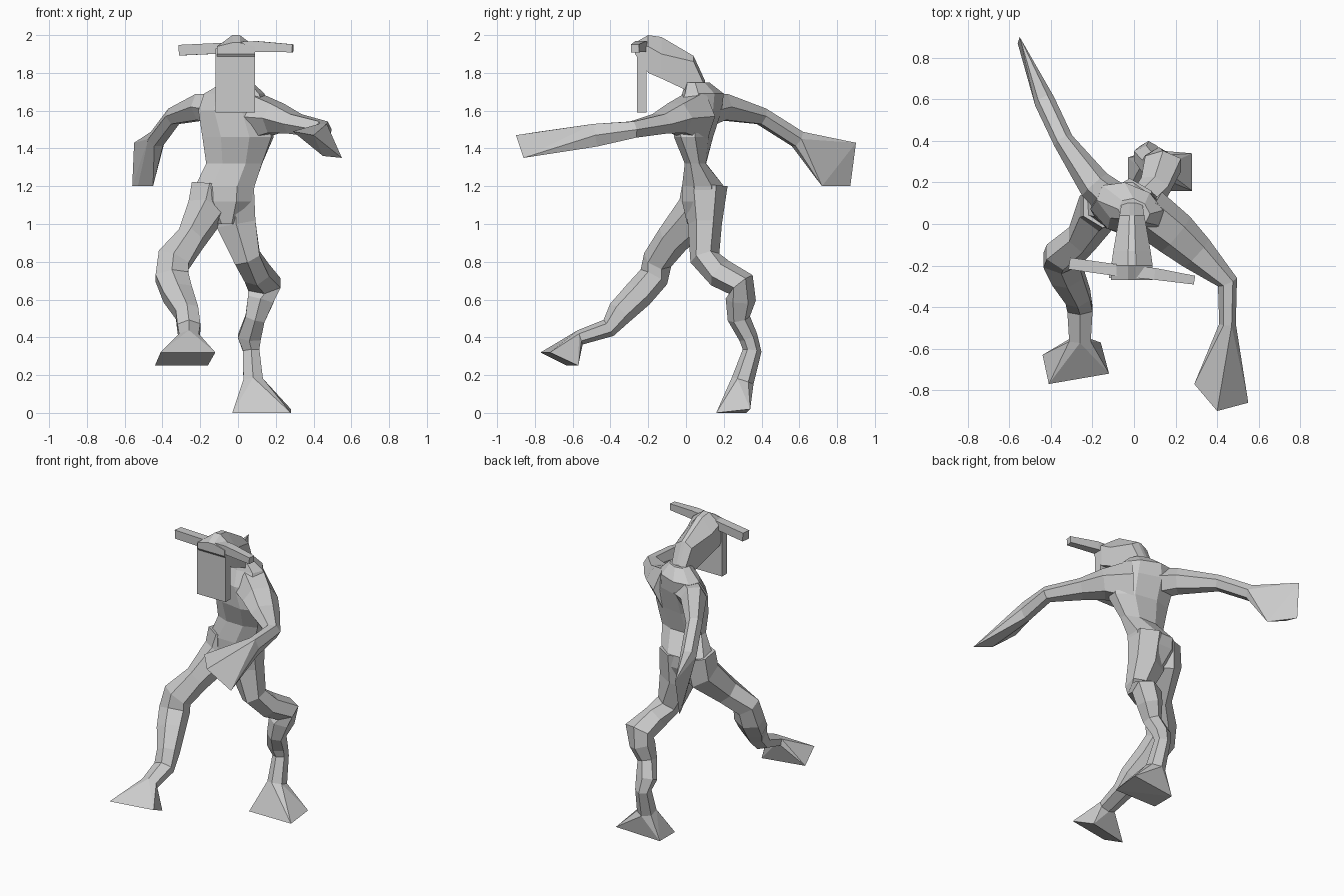
import bpy, bmesh
from math import cos, sin, pi, radians
from mathutils import Vector, Matrix

default_cube = bpy.data.objects.get("Cube")
if default_cube:
    bpy.data.objects.remove(default_cube)

# One plain grey clay colour
GREY = (.6, .6, .6, 1)
clay = bpy.data.materials.new("clay_grey")
clay.use_nodes = True
clay.diffuse_color = GREY
clay.node_tree.nodes["Principled BSDF"].inputs["Base Color"].default_value = GREY

SIDEWAYS = Vector((1, 0, 0))
UPWARD = Vector((0, 0, 1))


def finish(name, bm):
    """Turn a bmesh into a flat-shaded clay object."""
    bmesh.ops.recalc_face_normals(bm, faces=bm.faces)
    mesh = bpy.data.meshes.new(name)
    bm.to_mesh(mesh)
    bm.free()
    mesh.materials.append(clay)
    part = bpy.data.objects.new(name, mesh)
    bpy.context.collection.objects.link(part)


def loft(name, rings):
    """Skin a list of equal-length point rings and cap both ends."""
    bm = bmesh.new()
    loops = [[bm.verts.new(point) for point in ring] for ring in rings]
    for lower, upper in zip(loops, loops[1:]):
        for i in range(len(lower)):
            bm.faces.new((lower[i - 1], lower[i], upper[i], upper[i - 1]))
    bm.faces.new(loops[0])
    bm.faces.new(loops[-1])
    finish(name, bm)


def oval(centre, across, along, sides):
    """Points of an oval, turned so that its first edge is square on."""
    angles = [(k + .5) * 2 * pi / sides for k in range(sides)]
    return [centre + across * cos(angle) + along * sin(angle) for angle in angles]


def tube_rings(path, reference, sides):
    """Ovals square to a path of (x, y, z, radius along reference, other radius)."""
    centres = [Vector(stop[:3]) for stop in path]
    befores = centres[:1] + centres[:-1]
    afters = centres[1:] + centres[-1:]
    rings = []
    for centre, before, after, stop in zip(centres, befores, afters, path):
        heading = (after - before).normalized()
        across = (reference - heading * reference.dot(heading)).normalized()
        along = heading.cross(across)
        rings.append(oval(centre, across * stop[3], along * stop[-1], sides))
    return rings


def limb(name, end_name, path, reference, corners):
    """A six-sided limb ending in a flared block for its hand or foot."""
    rings = tube_rings(path, reference, sides=6)
    loft(name, rings)
    bm = bmesh.new()
    for point in rings[-1] + corners:
        bm.verts.new(point)
    bmesh.ops.convex_hull(bm, input=bm.verts)
    bmesh.ops.dissolve_limit(bm, angle_limit=radians(4), verts=bm.verts, edges=bm.edges)
    finish(end_name, bm)


# Torso: level ovals (x, y, z, half width, half depth), twisting above the waist
torso = [
    (-.06, .08, 1, .07, .08),
    (-.07, .09, 1.12, .16, .12),
    (-.07, .09, 1.2, .17, .12),
    (-.02, .05, 1.32, .16, .06),
    (0, .04, 1.46, .2, .1),
    (-.02, .06, 1.6, .2, .12),
    (-.02, .09, 1.69, .17, .1),
    (0, .06, 1.75, .08, .06),
]
sections = []
for x, y, z, width, depth in torso:
    lean = max(z - 1.3, 0)
    twist = Matrix.Rotation(-lean, 3, "Z")
    across = twist @ Vector((width, 0, 0))
    along = twist @ Vector((0, depth, 0))
    sections.append(oval(Vector((x, y, z)), across, along, sides=8))
loft("torso", sections)

# Head under a domed helmet: (y, half width, jaw, brim, crown)
head = [
    (.1, .05, 1.69, 1.73, 1.76),
    (.04, .06, 1.69, 1.86, 1.89),
    (-.13, .09, 1.77, 1.9, 1.99),
    (-.2, .1, 1.8, 1.94, 2),
    (-.27, .1, 1.9, 1.94, 1.96),
]
profiles = []
for y, width, jaw, brim, crown in head:
    ridge = width / 5
    outline = [(-width, jaw), (width, jaw), (width, brim),
               (ridge, crown), (-ridge, crown), (-width, brim)]
    profiles.append([(x - .01, y, z) for x, z in outline])
loft("head", profiles)

# Flat face mask hanging from the brim
loft("face_mask", [[(-.12, -.26, z), (.09, -.26, z), (.09, -.21, z), (-.12, -.21, z)]
                   for z in (1.59, 1.93)])

# Horns sweeping out to both sides
horns = [(-.31, -.19, 1.92, .04), (-.1, -.22, 1.93, .04),
         (.1, -.24, 1.94, .04), (.29, -.27, 1.93, .03)]
loft("horns", tube_rings(horns, UPWARD, sides=4))

# Right arm swings back
limb("right_arm", "right_hand",
     [(-.06, .08, 1.6, .1), (-.19, .19, 1.62, .08),
      (-.34, .4, 1.57, .05), (-.43, .59, 1.45, .05)],
     UPWARD,
     [Vector((-.55, .9, 1.43)), Vector((-.53, .8, 1.2)),
      Vector((-.45, .72, 1.2)), Vector((-.56, .87, 1.2))])

# Left arm reaches forward from a broad shoulder
limb("left_arm", "left_hand",
     [(.06, .06, 1.57, .15, .12), (.2, -.05, 1.56, .09, .11),
      (.3, -.14, 1.53, .06, .09), (.45, -.28, 1.5, .05), (.45, -.48, 1.47, .07, .04)],
     UPWARD,
     [Vector((.29, -.77, 1.49)), Vector((.4, -.9, 1.47)),
      Vector((.55, -.86, 1.35)), Vector((.45, -.8, 1.36))])

# Right leg is raised forward
limb("right_leg", "right_foot",
     [(-.15, .09, 1.2, .11), (-.17, .07, 1.07, .11, .12),
      (-.25, -.07, .92, .08, .09), (-.34, -.15, .81, .1, .08),
      (-.35, -.17, .72, .1, .08), (-.32, -.25, .63, .09, .08),
      (-.27, -.35, .53, .07), (-.26, -.41, .45, .07, .05),
      (-.26, -.56, .4, .06, .04)],
     SIDEWAYS,
     [Vector((-.44, -.63, .25)), Vector((-.41, -.77, .32)),
      Vector((-.12, -.72, .32)), Vector((-.16, -.57, .25))])

# Left leg trails behind and carries the weight
limb("left_leg", "left_foot",
     [(-.02, .1, 1.2, .12), (-.01, .1, 1, .12, .09),
      (.05, .1, .82, .08), (.1, .18, .74, .08),
      (.14, .29, .68, .1, .08), (.12, .29, .6, .08),
      (.09, .28, .5, .06), (.06, .33, .4, .07, .05),
      (.07, .35, .33, .05), (.08, .3, .17, .06)],
     SIDEWAYS,
     [Vector((-.03, .16, 0)), Vector((.28, .16, 0)),
      Vector((.28, .34, .02)), Vector((-.03, .32, 0))])
